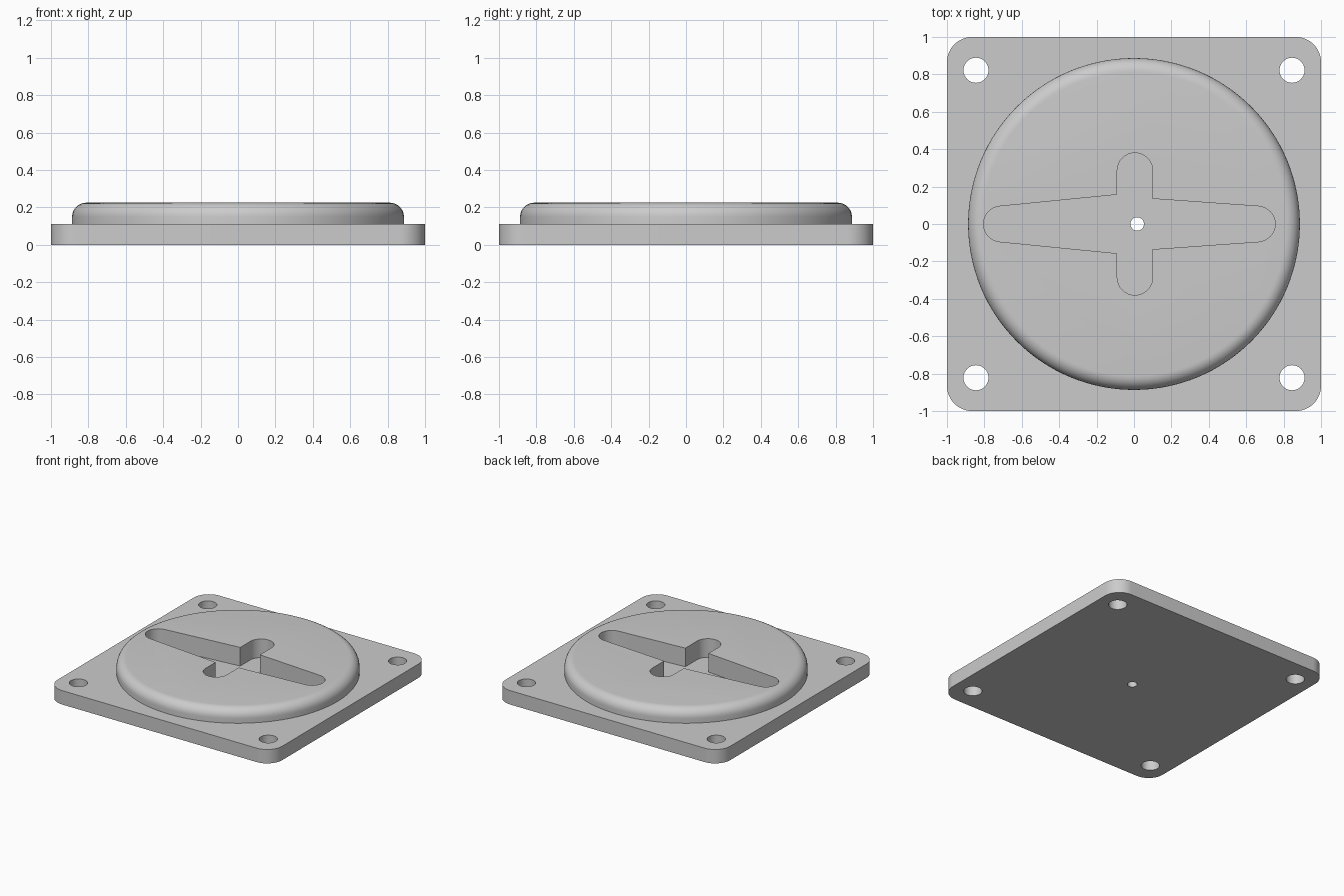
import bpy, bmesh, math
from mathutils import Vector

if "Cube" in bpy.data.objects:
    bpy.data.objects.remove(bpy.data.objects["Cube"], do_unlink=True)

grey = bpy.data.materials.new("plain grey")
grey.use_nodes = True
COLOR = (0.6, 0.6, 0.6, 1)
grey.diffuse_color = COLOR
grey.node_tree.nodes["Principled BSDF"].inputs["Base Color"].default_value = COLOR


def arc(cx, cy, r, start, end, steps):
    """Points along an arc, angles in degrees."""
    angles = [math.radians(start + (end - start) * i / steps) for i in range(steps + 1)]
    return [(cx + r * math.cos(a), cy + r * math.sin(a)) for a in angles]


def prism(name, outline, z0, z1):
    """Extrude a counter-clockwise outline from z0 to z1."""
    bm = bmesh.new()
    face = bm.faces.new([bm.verts.new((x, y, z0)) for x, y in outline])
    top = bmesh.ops.extrude_face_region(bm, geom=[face])["geom"]
    moved = [v for v in top if isinstance(v, bmesh.types.BMVert)]
    bmesh.ops.translate(bm, verts=moved, vec=Vector((0, 0, z1 - z0)))
    bmesh.ops.recalc_face_normals(bm, faces=bm.faces)
    mesh = bpy.data.meshes.new(name)
    bm.to_mesh(mesh)
    bm.free()
    obj = bpy.data.objects.new(name, mesh)
    bpy.context.collection.objects.link(obj)
    mesh.materials.append(grey)
    return obj


def disc(name, x, y, r, z0, z1, sides):
    return prism(name, arc(x, y, r, 0, 360, sides)[:-1], z0, z1)


def activate(obj):
    bpy.ops.object.select_all(action="DESELECT")
    obj.select_set(True)
    bpy.context.view_layer.objects.active = obj


def combine(obj, other, operation):
    """Apply a boolean and discard the second solid."""
    activate(obj)
    mod = obj.modifiers.new(operation.title(), "BOOLEAN")
    mod.operation, mod.object, mod.solver = operation, other, "EXACT"
    bpy.ops.object.modifier_apply(modifier=mod.name)
    bpy.data.objects.remove(other, do_unlink=True)


# Square base plate with rounded corners
c, cr = 0.865, 0.135
outline = []
for i, (sx, sy) in enumerate([(1, 1), (-1, 1), (-1, -1), (1, -1)]):
    outline += arc(sx * c, sy * c, cr, i * 90, i * 90 + 90, 12)
body = prism("mounting_plate", outline, 0, 0.112)

# Raised round boss with a rounded upper rim
boss = disc("raised_boss", 0, 0, 0.887, 0.05, 0.225, 128)
activate(boss)
bevel = boss.modifiers.new("Rim", "BEVEL")
bevel.width, bevel.segments, bevel.limit_method = 0.075, 8, "WEIGHT"
weights = boss.data.attributes.new("bevel_weight_edge", "FLOAT", "EDGE")
for edge in boss.data.edges:
    if all(boss.data.vertices[v].co.z > 0.2 for v in edge.vertices):
        weights.data[edge.index].value = 1
bpy.ops.object.modifier_apply(modifier=bevel.name)
combine(body, boss, "UNION")

# Cross-shaped recess: tapered long arms, straight short arms
r = 0.095
recess = (arc(0.66, 0, r, -86, 86, 16) + [(0.1, 0.135)]
          + arc(0.005, 0.285, r, 0, 180, 16) + [(-0.09, 0.157)]
          + arc(-0.71, 0, r, 95, 265, 16) + [(-0.09, -0.157)]
          + arc(0.005, -0.285, r, 180, 360, 16) + [(0.1, -0.135)])
combine(body, prism("recess_cutter", recess, 0.075, 0.4), "DIFFERENCE")

# Centre hole and four corner bolt holes
combine(body, disc("centre_cutter", 0.017, 0, 0.036, -0.2, 0.3, 32), "DIFFERENCE")
for sx in (-1, 1):
    for sy in (-1, 1):
        hole = disc("bolt_cutter", sx * 0.845, sy * 0.822, 0.067, -0.2, 0.3, 40)
        combine(body, hole, "DIFFERENCE")

activate(body)
bpy.ops.object.shade_smooth_by_angle(angle=math.radians(30))
